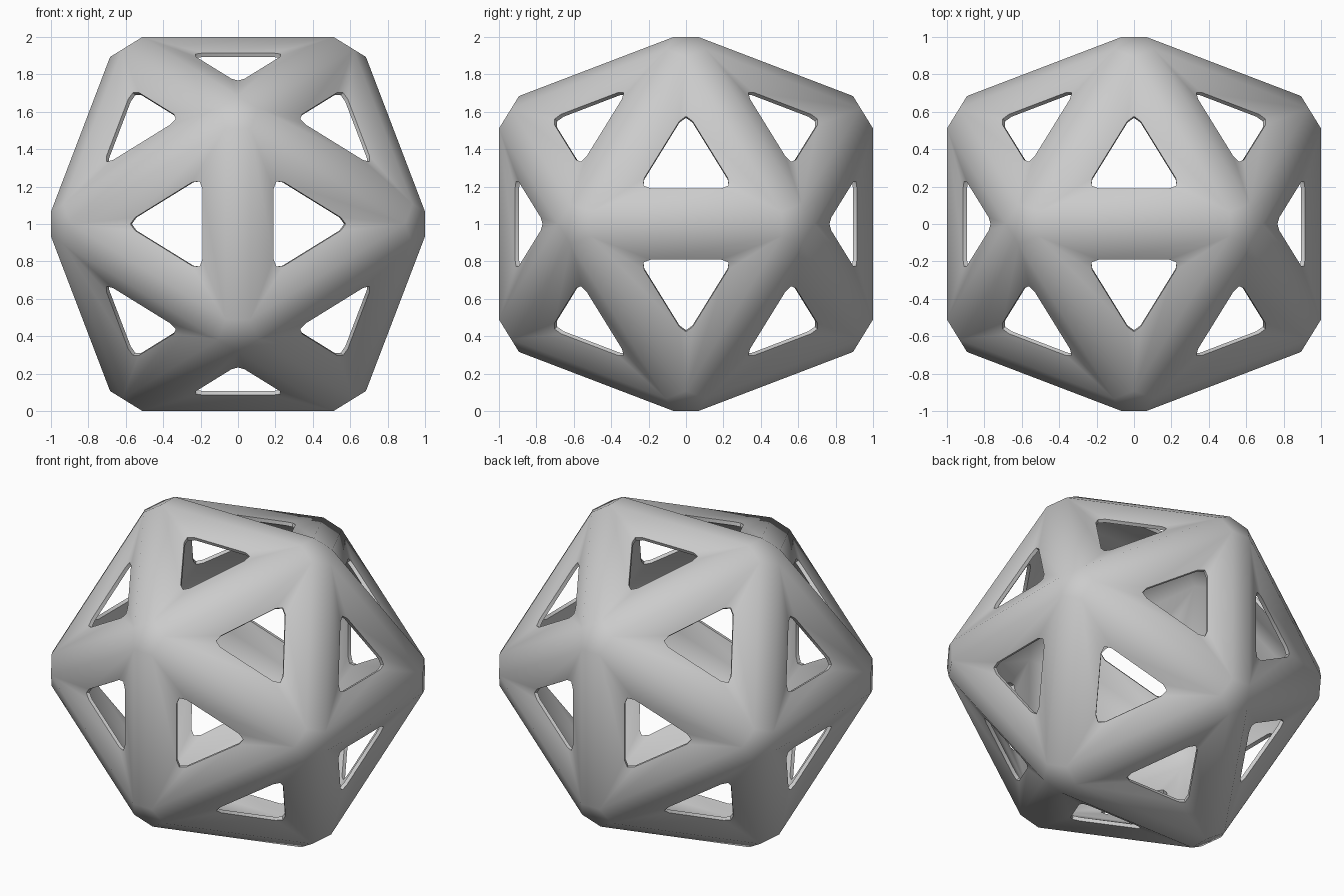
import bpy, bmesh
from mathutils import Vector

if "Cube" in bpy.data.objects:
    bpy.data.objects.remove(bpy.data.objects["Cube"])

# Guide icosahedron: edges face along the x, y and z axes
guide = bmesh.new()
for a in (-1, 1):
    for b in (-0.618034, 0.618034):
        for p in ((b, 0, a), (0, a, b), (a, b, 0)):
            guide.verts.new(p)
bmesh.ops.convex_hull(guide, input=guide.verts)
bmesh.ops.recalc_face_normals(guide, faces=guide.faces)
guide.verts.index_update()
guide.faces.index_update()
guide.normal_update()

bm = bmesh.new()
UP = Vector((0, 0, 1))           # lifts the model onto z = 0
INNER = 0.907                    # inner skin relative to the outer skin
RIM_TOP, RIM_LOW = 0.922, 0.899  # depth of the window rims along the face normal


def add(co):
    return bm.verts.new(co + UP)


corner = {}   # (layer, face, vertex): strut corner beside each joint
rim = {}      # (layer, face, vertex): three points rounding each window tip
for f in guide.faces:
    n = f.normal
    centre = f.calc_center_median()
    for v in f.verts:
        d = (v.co - centre).normalized()
        s = n.cross(d)
        base = n * 0.9577 + d * 0.590
        for layer, scale, depth in ((0, 1, RIM_TOP), (1, INNER, RIM_LOW)):
            key = (layer, f.index, v.index)
            corner[key] = add(base * scale)
            rim[key] = [add(n * depth + d * along + s * side)
                        for along, side in ((0.237, -0.035), (0.264, 0), (0.237, 0.035))]

for layer in (0, 1):
    # Sloping strut sides around each triangular window
    for f in guide.faces:
        ids = [v.index for v in f.verts]
        for i, v in enumerate(ids):
            a, b = (layer, f.index, v), (layer, f.index, ids[(i + 1) % 3])
            bm.faces.new((corner[a], corner[b], rim[b][0], rim[a][2]))
            bm.faces.new((corner[a], rim[a][1], rim[a][0]))
            bm.faces.new((corner[a], rim[a][2], rim[a][1]))
    # Flat strip along each strut
    for e in guide.edges:
        f, g = (x.index for x in e.link_faces)
        v, w = (x.index for x in e.verts)
        bm.faces.new([corner[layer, i, j] for i, j in ((f, v), (f, w), (g, w), (g, v))])
    # Pentagonal cap on each joint
    for v in guide.verts:
        axis = v.co.normalized()
        ref = axis.orthogonal().normalized()
        other = axis.cross(ref)
        ring = sorted(v.link_faces, key=lambda f: Vector(
            (f.normal.dot(ref), f.normal.dot(other))).angle_signed(Vector((1, 0))))
        bm.faces.new([corner[layer, f.index, v.index] for f in ring])

# Window walls joining the outer and inner skins
for f in guide.faces:
    loops = [[p for v in f.verts for p in rim[layer, f.index, v.index]] for layer in (0, 1)]
    for i in range(9):
        j = (i + 1) % 9
        bm.faces.new((loops[0][i], loops[0][j], loops[1][j], loops[1][i]))

bmesh.ops.recalc_face_normals(bm, faces=bm.faces)
mesh = bpy.data.meshes.new("lattice_ball")
bm.to_mesh(mesh)
bm.free()
guide.free()
obj = bpy.data.objects.new("lattice_ball", mesh)
bpy.context.collection.objects.link(obj)
bpy.context.view_layer.objects.active = obj
obj.select_set(True)
bpy.ops.object.shade_smooth_by_angle(angle=0.9)
